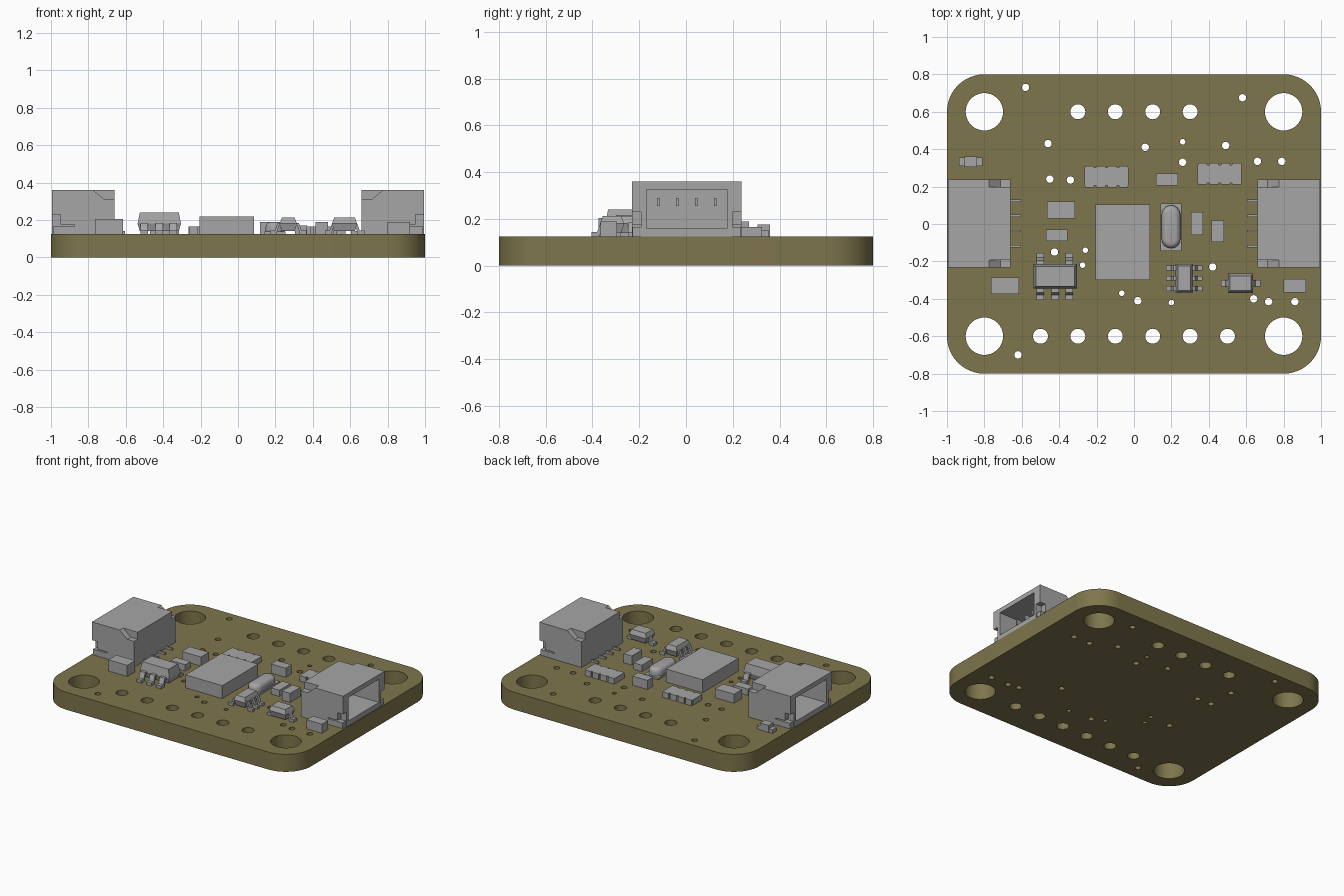
import bpy, bmesh, math

if "Cube" in bpy.data.objects:
    bpy.data.objects.remove(bpy.data.objects["Cube"])

TOP = 0.125  # board surface height


def material(name, color):
    m = bpy.data.materials.new(name)
    m.use_nodes = True
    m.diffuse_color = color
    m.node_tree.nodes["Principled BSDF"].inputs["Base Color"].default_value = color
    return m


OLIVE = material("olive board", (0.21, 0.18, 0.073, 1))
GREY = material("component grey", (0.38, 0.38, 0.38, 1))


def finish(name, bm, mat=GREY, smooth=False):
    bmesh.ops.recalc_face_normals(bm, faces=bm.faces)
    mesh = bpy.data.meshes.new(name)
    bm.to_mesh(mesh)
    bm.free()
    mesh.materials.append(mat)
    if smooth:
        mesh.shade_smooth()
        mesh.set_sharp_from_angle(angle=math.radians(35))
    ob = bpy.data.objects.new(name, mesh)
    bpy.context.collection.objects.link(ob)
    return ob


def loft(bm, rings):
    """Skin a closed solid through rings of equal point count."""
    loops = [[bm.verts.new(p) for p in ring] for ring in rings]
    n = len(loops[0])
    for a, b in zip(loops, loops[1:]):
        for i in range(n):
            j = (i + 1) % n
            bm.faces.new((a[i], a[j], b[j], b[i]))
    bm.faces.new(loops[0])
    bm.faces.new(loops[-1])


def rect(x0, x1, y0, y1, z, inset=0):
    x0, x1, y0, y1 = x0 + inset, x1 - inset, y0 + inset, y1 - inset
    return [(x0, y0, z), (x1, y0, z), (x1, y1, z), (x0, y1, z)]


def box(bm, x0, x1, y0, y1, z0, z1):
    loft(bm, [rect(x0, x1, y0, y1, z0), rect(x0, x1, y0, y1, z1)])


def block(name, x0, x1, y0, y1, z1):
    bm = bmesh.new()
    box(bm, x0, x1, y0, y1, TOP, z1)
    return finish(name, bm)


# Circuit board: rounded outline with drilled holes
def circle(cx, cy, r, n):
    return [(cx + r * math.cos(2 * math.pi * i / n),
             cy + r * math.sin(2 * math.pi * i / n)) for i in range(n)]


outline = []
for k, (sx, sy) in enumerate([(1, 1), (-1, 1), (-1, -1), (1, -1)]):
    for i in range(13):
        a = math.pi / 2 * (k + i / 12)
        outline.append((sx * 0.8 + 0.2 * math.cos(a), sy * 0.6 + 0.2 * math.sin(a)))
loops = [outline]
loops += [circle(sx * 0.8, sy * 0.6, 0.1, 40) for sx in (-1, 1) for sy in (-1, 1)]
loops += [circle(-0.3 + 0.2 * i, 0.6, 0.04, 24) for i in range(4)]
loops += [circle(-0.5 + 0.2 * i, -0.6, 0.04, 24) for i in range(6)]
vias = [(-.58, .73), (.58, .675), (-.46, .43), (.06, .41), (.26, .33), (.49, .42),
        (.66, .335), (.79, .335), (-.45, .24), (-.34, .235), (-.425, -.15),
        (.02, -.41), (.42, -.23), (.64, -.4), (.72, -.415), (.86, -.415), (-.62, -.7)]
small_vias = [(.26, .44), (-.26, -.14), (-.275, -.22), (-.065, -.37), (.2, -.42)]
loops += [circle(x, y, 0.02, 16) for x, y in vias]
loops += [circle(x, y, 0.015, 16) for x, y in small_vias]

curve = bpy.data.curves.new("board_outline", "CURVE")
curve.dimensions, curve.fill_mode, curve.extrude = "2D", "BOTH", TOP / 2
for pts in loops:
    s = curve.splines.new("POLY")
    s.points.add(len(pts) - 1)
    for p, (x, y) in zip(s.points, pts):
        p.co = (x, y, 0, 1)
    s.use_cyclic_u = True
helper = bpy.data.objects.new("board_outline", curve)
bpy.context.collection.objects.link(helper)
flat = bpy.data.meshes.new_from_object(
    helper.evaluated_get(bpy.context.evaluated_depsgraph_get()))
bm = bmesh.new()
bm.from_mesh(flat)
bpy.data.objects.remove(helper)
bpy.data.meshes.remove(flat)
bmesh.ops.remove_doubles(bm, verts=bm.verts, dist=0.0002)
bmesh.ops.translate(bm, verts=bm.verts, vec=(0, 0, TOP / 2))
finish("circuit_board", bm, OLIVE, smooth=True)


# Side connectors: hollow sockets open at the board's outer ends
CHEEK = [(0, .36), (.22, .36), (.28, .31), (.335, .31), (.335, .125),
         (.12, .125), (.12, .175), (.045, .175), (.045, .23), (0, .23)]


def connector(name, side):
    bm = bmesh.new()

    def part(u0, u1, y0, y1, z0, z1):
        box(bm, side * (.995 - u0), side * (.995 - u1), y0, y1, z0, z1)

    part(0, .335, -.195, .195, .327, .36)       # roof
    part(0, .335, -.195, .195, TOP, .16)        # floor
    part(.26, .335, -.195, .195, .16, .327)     # back wall
    for s in (-1, 1):
        part(0, .26, s * .172, s * .195, .16, .327)
        loft(bm, [[(side * (.995 - u), s * y, z) for u, z in CHEEK]
                  for y in (.195, .235)])
        part(.006, .12, s * .195, s * .232, TOP, .165)  # solder tab
    for i in range(4):                          # contacts and solder tails
        y = -.122 + .0813 * i
        part(.1, .26, y - .006, y + .006, .255, .29)
        part(.335, .39, y - .006, y + .006, TOP, .14)
    ob = finish(name, bm)
    ob.location.y = .003


connector("left_connector", 1)
connector("right_connector", -1)


# Plain rectangular chips
for name, x0, x1, y0, y1, z in [
        ("main_chip", -.205, .085, -.3, .105, .218),
        ("upper_capacitor", .117, .235, .205, .27, .19),
        ("inner_capacitor", -.465, -.315, .03, .12, .19),
        ("inner_resistor", -.47, -.355, -.09, -.03, .17),
        ("middle_resistor", .305, .37, -.06, .065, .17),
        ("middle_capacitor", .415, .48, -.095, .02, .19),
        ("corner_capacitor", .8, .92, -.365, -.295, .19),
        ("front_capacitor", -.765, -.615, -.375, -.285, .205)]:
    block(name, x0, x1, y0, y1, z)


# Resistor arrays with notched long edges
def resistor_array(name, cx, cy):
    bm = bmesh.new()
    box(bm, cx - .118, cx + .118, cy - .048, cy + .048, TOP, .165)
    for s in (-1, 1):
        for i in range(4):
            x = cx - .0915 + .061 * i
            box(bm, x - .0245, x + .0245, cy + s * .048, cy + s * .058, TOP, .165)
    finish(name, bm)


resistor_array("right_resistor_array", -.147, .253)
resistor_array("left_resistor_array", .458, .268)

# Indicator lamp: base, terminals and lens
bm = bmesh.new()
box(bm, -.905, -.84, .305, .36, TOP, .176)
for x in (-.935, -.84):
    box(bm, x, x + .03, .31, .355, TOP, .15)
finish("indicator_lamp", bm)


# Moulded packages with bent leads
LEAD = [(-.01, .185), (.02, .185), (.035, .145), (.06, .145),
        (.06, .125), (.025, .125), (.012, .17), (-.01, .17)]


def moulded(name, x0, x1, y0, y1, top, leads, width):
    """Leads are (x, y, outward x, outward y) roots on the body sides."""
    bm = bmesh.new()
    mid = .18
    loft(bm, [rect(x0, x1, y0, y1, .14, .012), rect(x0, x1, y0, y1, mid),
              rect(x0, x1, y0, y1, top, .012)])
    for x, y, ox, oy in leads:
        loft(bm, [[(x + ox * d + oy * w, y + oy * d + ox * w, z) for d, z in LEAD]
                  for w in (-width / 2, width / 2)])
    finish(name, bm)


moulded("voltage_regulator", -.537, -.305, -.345, -.215, .24,
        [(x, -.345, 0, -1) for x in (-.5, -.422, -.345)]
        + [(x, -.215, 0, 1) for x in (-.5, -.345)], .04)
moulded("small_transistor", .222, .315, -.367, -.213, .212,
        [(x, y, s, 0) for x, s in ((.232, -1), (.305, 1))
         for y in (-.235, -.29, -.345)], .025)
moulded("diode", .502, .637, -.368, -.265, .212,
        [(.525, -.316, -1, 0), (.615, -.316, 1, 0)], .035)


# Crystal: plate with a rounded can
def stadium(inset, z):
    r = .05 - inset
    pts = []
    for i in range(26):
        a = math.pi * (i if i < 13 else i - 1) / 12
        pts.append((.198 + r * math.cos(a),
                    -.015 + (.065 if i < 13 else -.065) + r * math.sin(a), z))
    return pts


block("crystal_plate", .143, .253, -.145, .11, .138)
bm = bmesh.new()
loft(bm, [stadium(i, z) for i, z in
          ((0, .138), (0, .165), (.005, .178), (.015, .187), (.027, .19))])
finish("crystal_can", bm, smooth=True)
